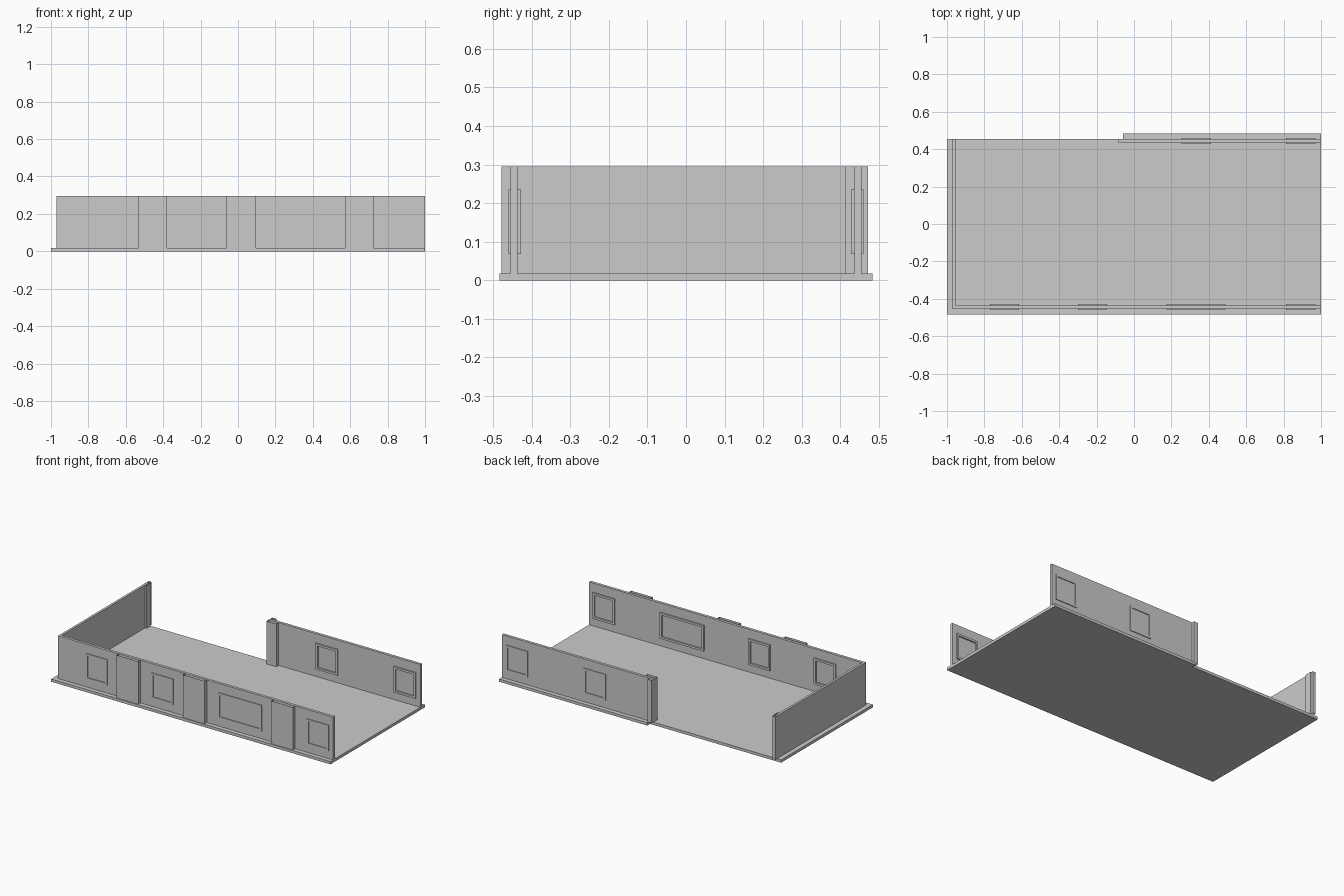
import bpy, bmesh
from mathutils import Vector

cube = bpy.data.objects.get("Cube")
if cube:
    bpy.data.objects.remove(cube, do_unlink=True)

grey = bpy.data.materials.new("plain_grey")
grey.use_nodes = True
colour = (0.6, 0.6, 0.6, 1)
grey.diffuse_color = colour
grey.node_tree.nodes["Principled BSDF"].inputs["Base Color"].default_value = colour

FLOOR = 0.018
TOP = 0.295


def finish(name, bm):
    mesh = bpy.data.meshes.new(name)
    bm.to_mesh(mesh)
    bm.free()
    mesh.materials.append(grey)
    obj = bpy.data.objects.new(name, mesh)
    bpy.context.collection.objects.link(obj)
    return obj


def add_box(bm, x, y, z):
    lo, hi = Vector((x[0], y[0], z[0])), Vector((x[1], y[1], z[1]))
    verts = bmesh.ops.create_cube(bm, size=1)["verts"]
    for v in verts:
        v.co = (lo + hi) / 2 + v.co * (hi - lo)


def box(name, x, y, z=(FLOOR, TOP), open_top=False):
    bm = bmesh.new()
    add_box(bm, x, y, z)
    if open_top:
        caps = [f for f in bm.faces if abs(f.normal.z) > 0.5]
        bmesh.ops.delete(bm, geom=caps, context="FACES")
    return finish(name, bm)


def window_frame(name, x, y):
    # four thin bars around a blank pane, standing proud of both wall faces
    z, w = (0.068, 0.236), 0.014
    bm = bmesh.new()
    for bx in ((x[0], x[0] + w), (x[1] - w, x[1])):
        add_box(bm, bx, y, (z[0] + w, z[1] - w))
    for bz in ((z[0], z[0] + w), (z[1] - w, z[1])):
        add_box(bm, x, y, bz)
    return finish(name, bm)


# floor slab and the ledges outside the long walls
box("floor", (-1, 1), (-0.455, 0.455), (0, FLOOR))
box("front_ledge", (-1, 1), (-0.483, -0.455), (0, FLOOR))
box("back_ledge", (-0.06, 1), (0.455, 0.483), (0, FLOOR))

# walls
box("front_wall", (-0.97, 1), (-0.455, -0.437))
box("end_wall", (-0.97, -0.955), (-0.437, 0.455))
box("back_wall", (-0.085, 1), (0.437, 0.455))

# hollow pilasters on the front
for i, x in enumerate((-0.4575, 0.0175, 0.65)):
    box(f"pilaster_{i + 1}", (x - 0.078, x + 0.078), (-0.478, -0.455), open_top=True)

# hollow casings at the free wall ends
box("back_wall_inner_casing", (-0.085, -0.015), (0.413, 0.437), open_top=True)
box("back_wall_outer_casing", (-0.085, -0.055), (0.455, 0.472), open_top=True)
box("end_wall_inner_casing", (-0.955, -0.945), (0.413, 0.455), open_top=True)
box("end_wall_outer_casing", (-0.97, -0.95), (0.455, 0.472), open_top=True)

# window frames
for i, x in enumerate(((-0.77, -0.615), (-0.3, -0.145), (0.175, 0.49), (0.813, 0.97))):
    window_frame(f"front_window_{i + 1}", x, (-0.46, -0.428))
for i, x in enumerate(((0.255, 0.412), (0.813, 0.97))):
    window_frame(f"back_window_{i + 1}", x, (0.428, 0.46))
